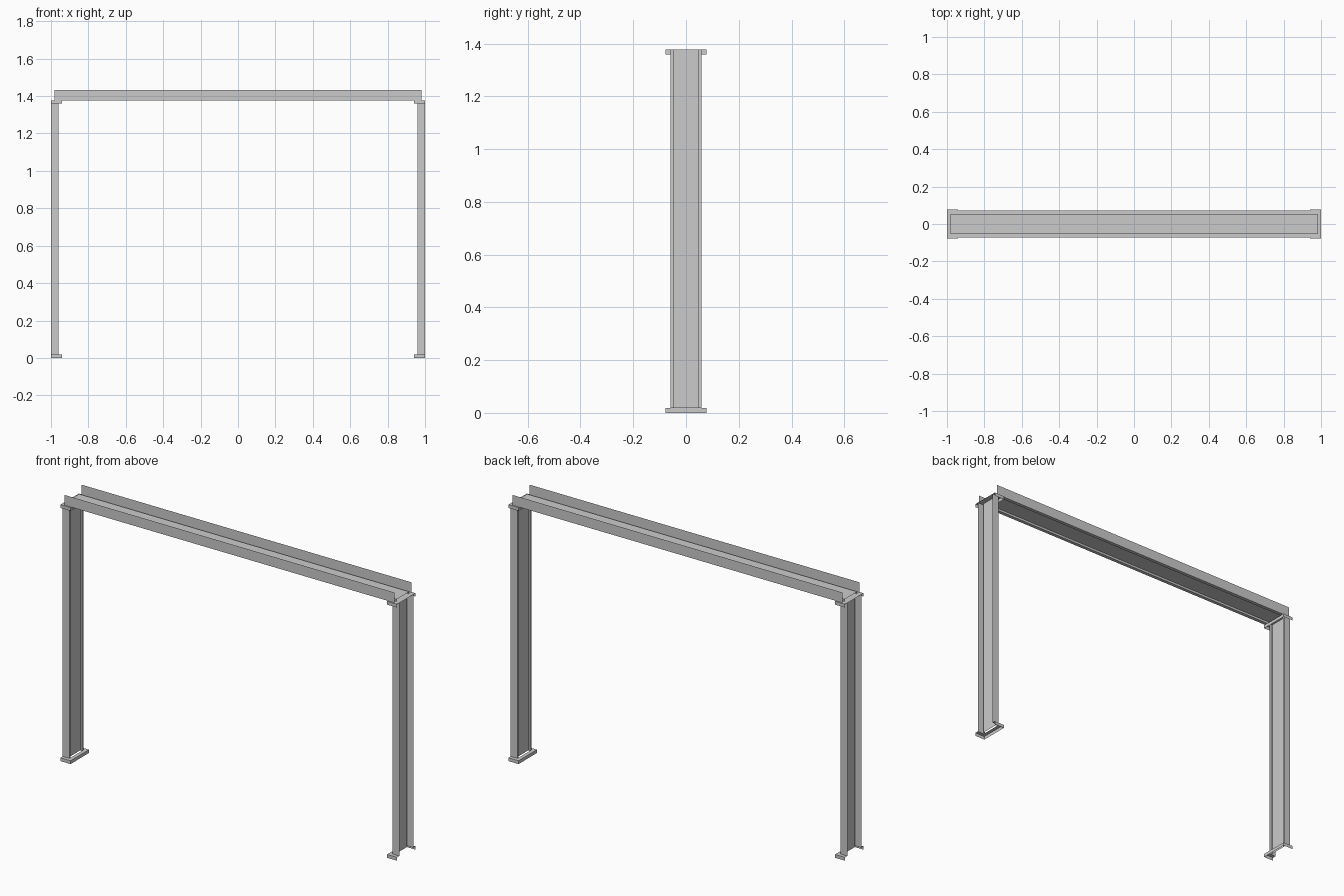
import bpy

if "Cube" in bpy.data.objects:
    bpy.data.objects.remove(bpy.data.objects["Cube"])

TOP = 1.377      # underside of the beam
PLATE = 0.018    # depth of the folded end plates


def make_sheet(name, verts, faces):
    mesh = bpy.data.meshes.new(name)
    mesh.from_pydata(verts, [], faces)
    mesh.update()
    obj = bpy.data.objects.new(name, mesh)
    bpy.context.collection.objects.link(obj)
    return obj


def extrude_profile(name, start, end):
    """Open sheet joining two copies of the same open profile."""
    n = len(start)
    faces = [(i, i + 1, n + i + 1, n + i) for i in range(n - 1)]
    return make_sheet(name, start + end, faces)


def channel(half, inner, depth, step):
    """Folded channel: flange, lip, stepped web, lip, flange as (across, depth)."""
    side = [(-half, depth), (-half, 0), (-inner, 0), (-inner, step)]
    return side + [(-a, d) for a, d in reversed(side)]


# Top beam: channel opening upwards
beam = channel(0.072, 0.053, 0.055, 0.012)
extrude_profile("top_beam",
                [(-0.98, y, TOP + d) for y, d in beam],
                [(0.98, y, TOP + d) for y, d in beam])

post = channel(0.059, 0.049, 0.04, 0.01)
for side, label in ((-1, "left"), (1, "right")):
    # Post: channel opening outwards
    path = [(side * (0.96 + d), y) for y, d in post]
    extrude_profile(label + "_post",
                    [(x, y, PLATE) for x, y in path],
                    [(x, y, TOP) for x, y in path])

    # Foot: three folded walls with a collar around the post
    outer = [(side * x, y) for x, y in
             ((1, -0.078), (0.94, -0.078), (0.94, 0.078), (1, 0.078))]
    collar = [(side * x, y) for x, y in
              ((1, -0.059), (0.96, -0.059), (0.96, 0.059), (1, 0.059))]
    rings = [(outer, 0), (outer, PLATE), (collar, PLATE)]
    verts = [(x, y, z) for ring, z in rings for x, y in ring]
    faces = [(r + i, r + i + 1, r + i + 5, r + i + 4)
             for r in (0, 4) for i in range(3)]
    make_sheet(label + "_foot", verts, faces)

    # Cap: flat seat under the beam with three walls folded down
    verts = [(x, y, z) for z in (TOP - PLATE, TOP) for x, y in outer]
    faces = [(i, i + 1, i + 5, i + 4) for i in range(3)] + [(4, 5, 6, 7)]
    make_sheet(label + "_cap", verts, faces)
